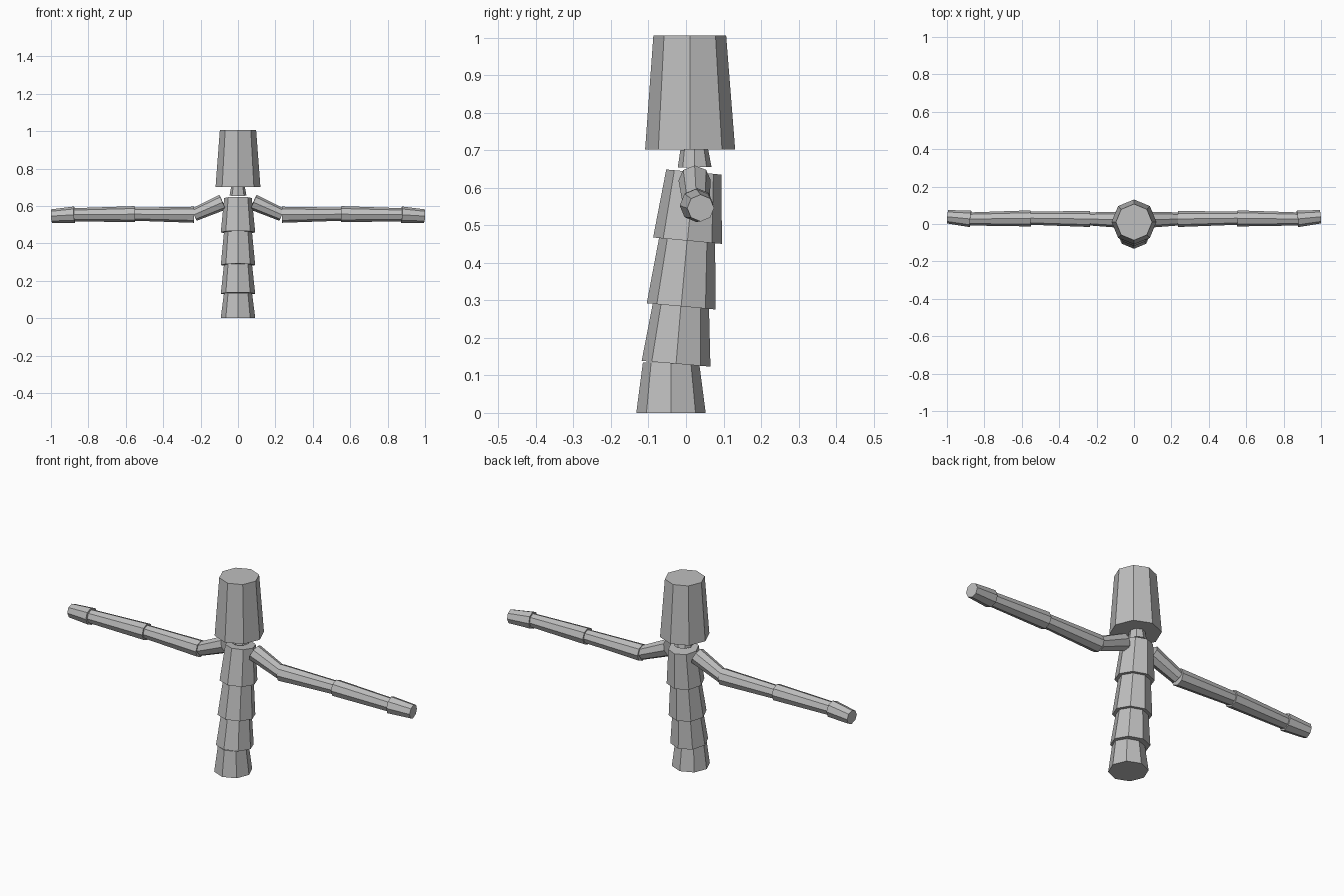
import bpy
import bmesh
from mathutils import Vector, Matrix

if "Cube" in bpy.data.objects:
    bpy.data.objects.remove(bpy.data.objects["Cube"])

SIDES = 8

grey = bpy.data.materials.new("plain_grey")
grey.diffuse_color = (0.52, 0.52, 0.52, 1)
grey.use_nodes = True
grey.node_tree.nodes["Principled BSDF"].inputs["Base Color"].default_value = grey.diffuse_color


def segment(name, start, end, r_start, r_end, side=Vector((0, 1, 0))):
    """Flat-sided tapered cylinder from start to end, one corner towards side."""
    start, end = Vector(start), Vector(end)
    axis = (end - start).normalized()
    y = (side - axis * side.dot(axis)).normalized()
    x = y.cross(axis)
    frame = Matrix((x, y, axis)).transposed().to_4x4()
    bm = bmesh.new()
    bmesh.ops.create_cone(bm, cap_ends=True, segments=SIDES, radius1=r_start,
                          radius2=r_end, depth=(end - start).length,
                          matrix=Matrix.Translation((start + end) / 2) @ frame)
    mesh = bpy.data.meshes.new(name)
    bm.to_mesh(mesh)
    bm.free()
    mesh.materials.append(grey)
    obj = bpy.data.objects.new(name, mesh)
    bpy.context.collection.objects.link(obj)
    return obj


# Stacked body, leaning slightly backwards towards the shoulders
body = [
    ("hips", (0, -0.040, 0.000), (0, -0.040, 0.134), 0.0925, 0.075),
    ("waist", (0, -0.0265, 0.131), (0, -0.0135, 0.287), 0.092, 0.075),
    ("belly", (0, -0.013, 0.284), (0, 0.003, 0.460), 0.092, 0.075),
    ("chest", (0, 0.004, 0.459), (0, 0.021, 0.642), 0.092, 0.074),
    ("neck", (0, 0.023, 0.655), (0, 0.022, 0.702), 0.045, 0.037),
    ("head", (0, 0.011, 0.702), (0, 0.010, 1.006), 0.120, 0.097),
]
for part in body:
    segment(*part)

# Arms, one chain per side
arm = [
    ("shoulder", (0.082, 0.023, 0.620), (0.235, 0.027, 0.553), 0.043, 0.035),
    ("upper_arm", (0.235, 0.027, 0.553), (0.555, 0.031, 0.556), 0.043, 0.035),
    ("forearm", (0.552, 0.030, 0.556), (0.876, 0.027, 0.553), 0.043, 0.035),
    ("hand", (0.874, 0.027, 0.553), (0.997, 0.039, 0.546), 0.044, 0.036),
]
for sign, label in ((1, "right"), (-1, "left")):
    for name, a, b, ra, rb in arm:
        segment(f"{label}_{name}", (sign * a[0], *a[1:]),
                (sign * b[0], *b[1:]), ra, rb)
